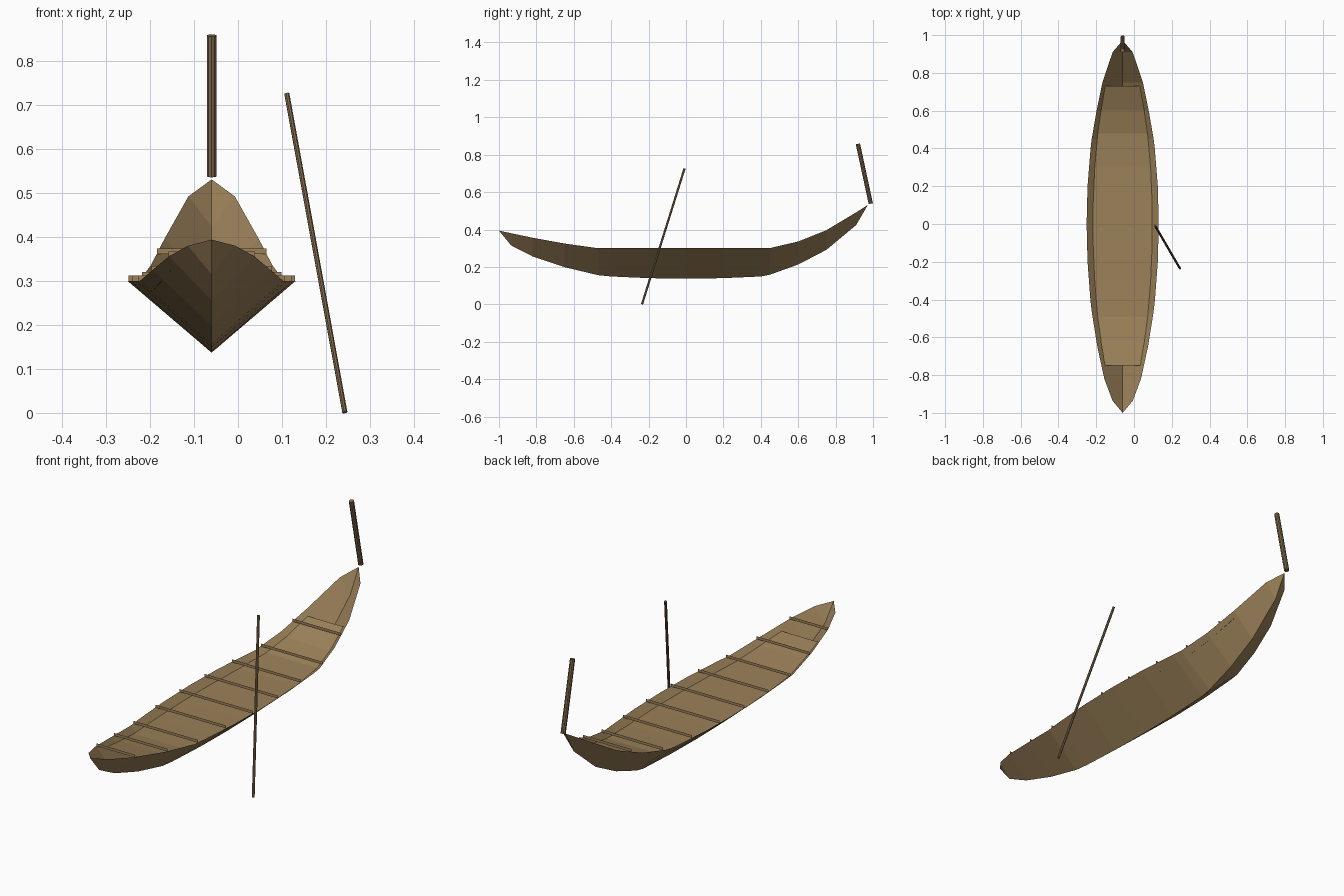
import bpy
from mathutils import Vector

if "Cube" in bpy.data.objects:
    bpy.data.objects.remove(bpy.data.objects["Cube"])

CX = -0.06  # boat centreline

# stations along the hull: y, half width, gunwale z, keel z
STATIONS = [
    (-1.00, 0.000, 0.394, 0.394), (-0.935, 0.054, 0.380, 0.315),
    (-0.82, 0.097, 0.356, 0.256), (-0.65, 0.134, 0.325, 0.199),
    (-0.47, 0.163, 0.300, 0.156), (-0.40, 0.171, 0.300, 0.149),
    (-0.20, 0.186, 0.300, 0.140), (0.00, 0.191, 0.300, 0.137),
    (0.20, 0.186, 0.300, 0.140), (0.40, 0.170, 0.300, 0.149),
    (0.45, 0.164, 0.301, 0.159), (0.60, 0.138, 0.336, 0.213),
    (0.75, 0.107, 0.396, 0.291), (0.91, 0.053, 0.492, 0.424),
    (0.972, 0.000, 0.531, 0.531)]


def material(name, color):
    m = bpy.data.materials.new(name)
    m.diffuse_color = (*color, 1)
    m.use_nodes = True
    m.node_tree.nodes["Principled BSDF"].inputs["Base Color"].default_value = m.diffuse_color
    return m


wood = material("wood", (0.33, 0.22, 0.10))
dark_wood = material("dark_wood", (0.22, 0.14, 0.07))


def mesh_object(name, verts, faces, mat):
    me = bpy.data.meshes.new(name)
    me.from_pydata(verts, [], faces)
    me.materials.append(mat)
    ob = bpy.data.objects.new(name, me)
    bpy.context.collection.objects.link(ob)
    return ob


def section(y):
    """Half width, gunwale z and keel z at any y."""
    for a, b in zip(STATIONS, STATIONS[1:]):
        if a[0] <= y <= b[0]:
            t = (y - a[0]) / (b[0] - a[0])
            return [p + (q - p) * t for p, q in zip(a[1:], b[1:])]


def pole(name, bottom, top, radius, sides):
    bottom, top = Vector(bottom), Vector(top)
    axis = top - bottom
    bpy.ops.mesh.primitive_cylinder_add(vertices=sides, radius=radius,
                                        depth=axis.length, location=(bottom + top) / 2)
    ob = bpy.context.object
    ob.name = name
    ob.rotation_euler = axis.to_track_quat('Z', 'Y').to_euler()
    ob.data.materials.append(dark_wood)


# hull: single-skin V section, pointed at both ends
verts, faces = [], []
for y, w, top, keel in STATIONS:
    if w == 0:
        verts.append([(CX, y, top)] * 3)
    else:
        verts.append([(CX - w, y, top), (CX, y, keel), (CX + w, y, top)])
flat, rows = [], []
for ring in verts:
    base = len(flat)
    if ring[0] == ring[1]:
        flat.append(ring[0])
        rows.append([base] * 3)
    else:
        flat += ring
        rows.append([base, base + 1, base + 2])
for a, b in zip(rows, rows[1:]):
    for k in range(2):
        faces.append(list(dict.fromkeys([a[k], b[k], b[k + 1], a[k + 1]])))
mesh_object("hull", flat, faces, wood)

# floor: panel resting high inside the V
verts, faces = [], []
FLOOR = 0.83
floor_ys = [-0.75, -0.62, -0.49, -0.3, -0.1, 0.1, 0.3, 0.48, 0.6, 0.73]
for i, y in enumerate(floor_ys):
    w, top, keel = section(y)
    z = keel + (top - keel) * FLOOR
    verts += [(CX - w * FLOOR, y, z), (CX + w * FLOOR, y, z)]
    if i:
        n = 2 * i
        faces.append((n - 2, n - 1, n + 1, n))
mesh_object("floor", verts, faces, wood)

# crossbars: thin upright strips across the gunwales
for i in range(9):
    y = -0.815 + 0.185 * i
    w, z, _ = section(y)
    mesh_object(f"crossbar_{i + 1}",
                [(CX - w, y, z - 0.001), (CX + w, y, z - 0.001),
                 (CX + w, y, z + 0.012), (CX - w, y, z + 0.012)], [(0, 1, 2, 3)], wood)

# stern post and steering pole
pole("stern_post", (CX, 0.988, 0.538), (CX, 0.919, 0.858), 0.0115, 10)
pole("punt_pole", (0.243, -0.235, 0.001), (0.111, -0.008, 0.726), 0.006, 8)
